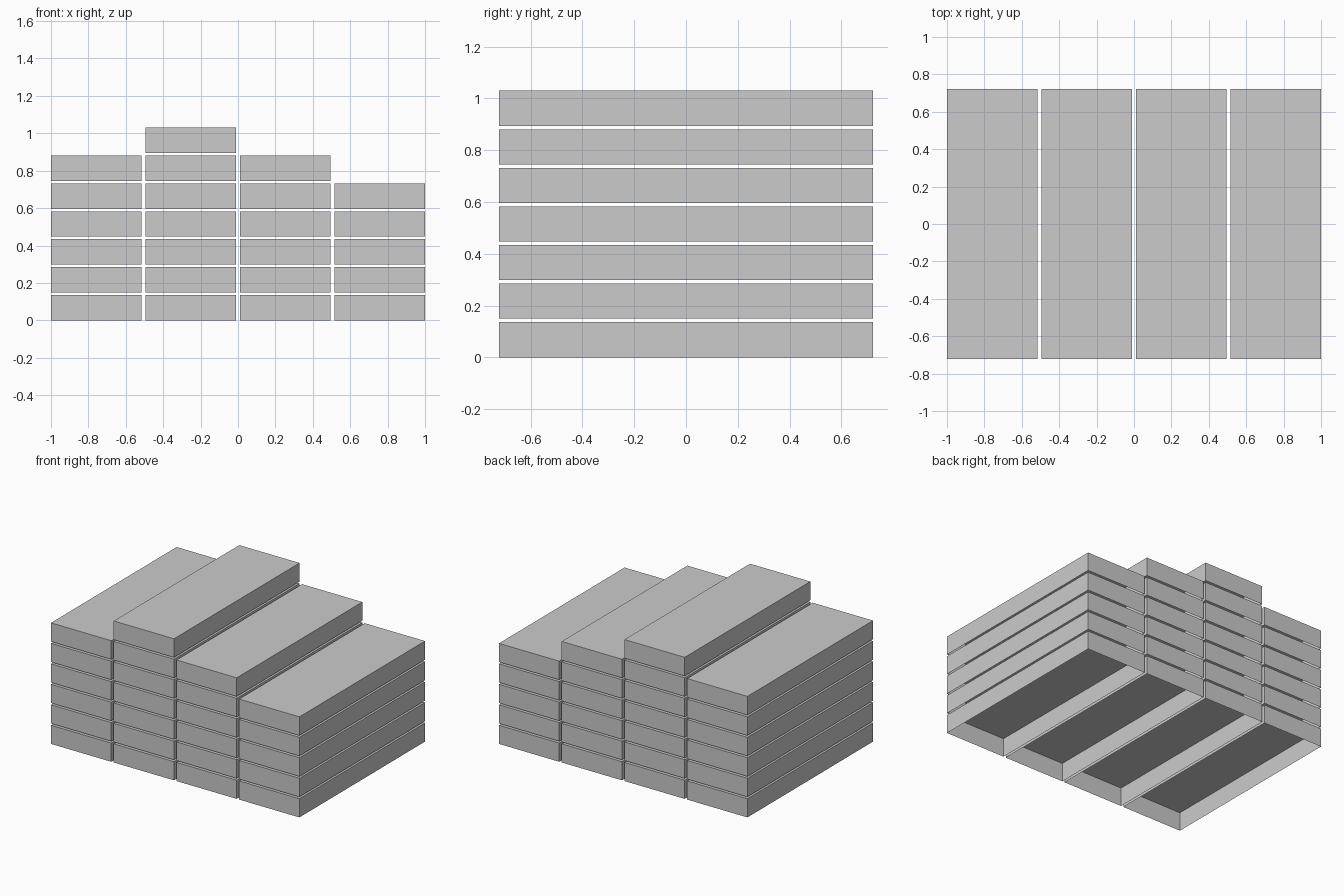
import bpy
import bmesh
from mathutils import Matrix

if "Cube" in bpy.data.objects:
    bpy.data.objects.remove(bpy.data.objects["Cube"])

W, D, H = 0.485, 1.444, 0.136      # one slab
PITCH_X, PITCH_Z = 0.505, 0.149    # spacing between slabs
COUNTS = [6, 7, 6, 5]              # slabs in each column, left to right


def add_slab(name, x, z):
    """Thin-shelled slab, open underneath, base at height z."""
    bm = bmesh.new()
    bmesh.ops.create_cube(bm, size=1, matrix=Matrix.Diagonal((W, D, H, 1)))
    bottom = [f for f in bm.faces if f.normal.z < -0.5]
    bmesh.ops.delete(bm, geom=bottom, context='FACES_ONLY')
    mesh = bpy.data.meshes.new(name)
    bm.to_mesh(mesh)
    bm.free()
    obj = bpy.data.objects.new(name, mesh)
    obj.location = (x, 0, z + H / 2)
    bpy.context.collection.objects.link(obj)


# Stacked columns of slabs
for col, count in enumerate(COUNTS):
    for layer in range(count):
        add_slab(f"slab_column{col + 1}_layer{layer + 1}",
                 (col - 1.5) * PITCH_X, layer * PITCH_Z)
